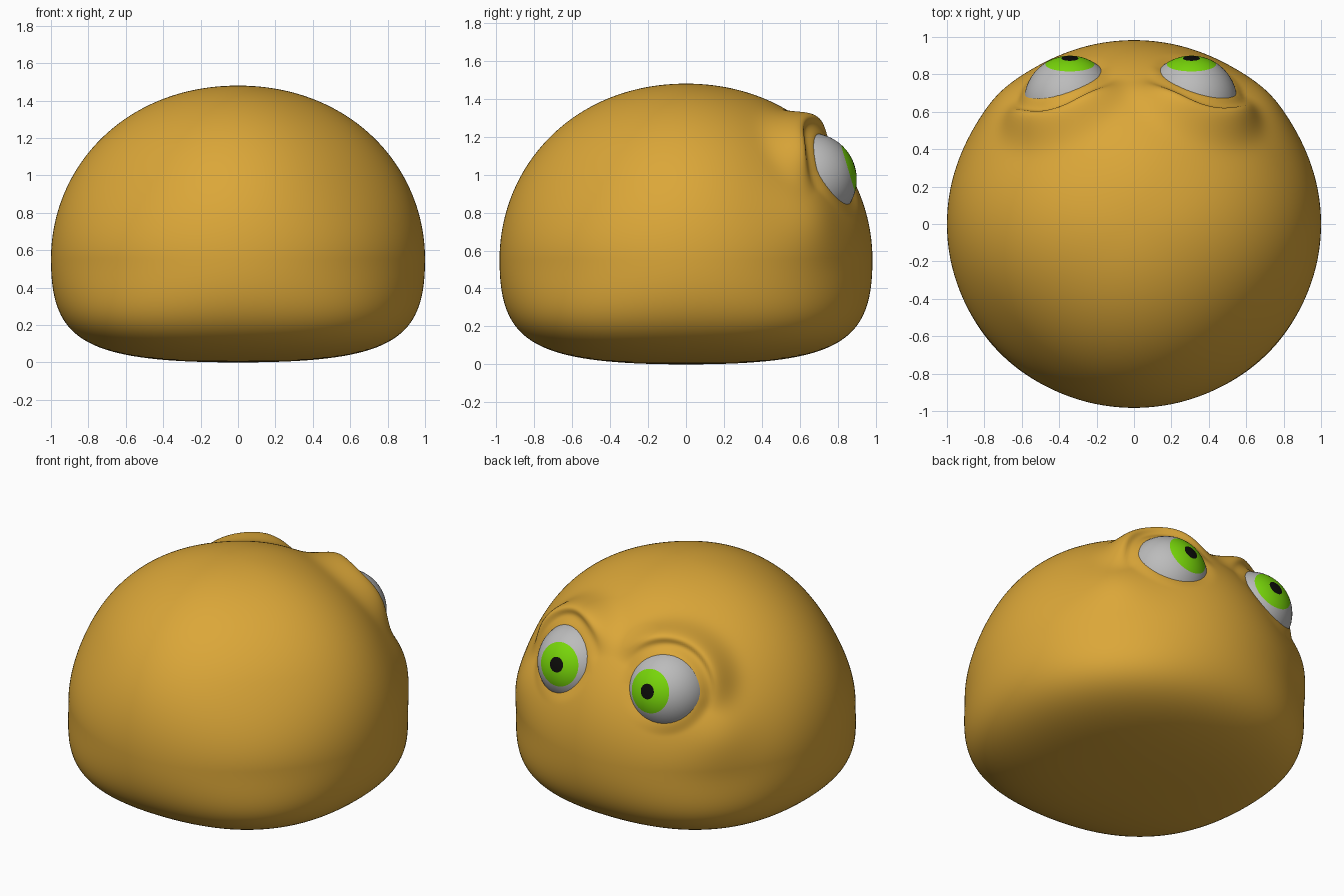
import bpy, bmesh, math
from mathutils import Vector, Matrix
from mathutils.geometry import interpolate_bezier

if "Cube" in bpy.data.objects:
    bpy.data.objects.remove(bpy.data.objects["Cube"])


def material(name, rgb):
    m = bpy.data.materials.new(name)
    m.diffuse_color = (*rgb, 1)
    m.use_nodes = True
    m.node_tree.nodes["Principled BSDF"].inputs["Base Color"].default_value = m.diffuse_color
    return m


SKIN = material("ochre skin", (0.71, 0.385, 0.040))
WHITE = material("eye white", (0.50, 0.50, 0.50))
GREEN = material("iris green", (0.19, 0.68, 0.003))
BLACK = material("pupil black", (0.004, 0.004, 0.003))

EYE_R = 0.245


def smooth(a, b, t):
    t = min(1, max(0, (t - a) / (b - a)))
    return t * t * (3 - 2 * t)


def eye_centre(s):
    return Vector((s * 0.325 - 0.018, 0.655, 0.975))


def sculpt(p, s):
    """Fill the cheek, flatten a socket around the eye, raise a brow above it."""
    cheek = (p - Vector((s * 0.70, 0.68, 0.82))).length
    p = p + Vector((s * 0.7, 0.7, 0)) * 0.04 * math.exp(-(cheek / 0.22) ** 2)
    axis = Vector((s * 0.29, 0.87, 0.40)).normalized()
    up = (Vector((0, 0, 1)) - axis * axis.z).normalized()
    out = up.cross(axis)
    if out.x * s < 0:
        out = -out
    d = p - eye_centre(s)
    w, v, u = d.dot(axis), d.dot(up), d.dot(out)
    rho = math.hypot(u, v)
    if rho > 0.6 or w < -0.25:
        return p
    # socket
    rim = 0.122 + 0.015 * abs(v) / max(rho, 1e-6)
    shift = (rim - w) * (1 - smooth(0.19, 0.28, rho))
    # brow, leaning to the outer side
    c = (v * 0.93 + u * 0.37) / max(rho, 1e-6)
    width = 0.065 if rho < 0.31 else 0.075
    shift += 0.11 * smooth(0.0, 0.95, c) * math.exp(-((rho - 0.31) / width) ** 2)
    return p + axis * shift


def make_object(name, bm, mats):
    me = bpy.data.meshes.new(name)
    for f in bm.faces:
        f.smooth = True
    bm.to_mesh(me)
    bm.free()
    for m in mats:
        me.materials.append(m)
    ob = bpy.data.objects.new(name, me)
    bpy.context.collection.objects.link(ob)
    return ob


# Body: lathed dome, squarer at the base and slimmer on the upper diagonals
profile = interpolate_bezier((0, 0), (0.83, 0), (1, 0.12), (1, 0.55), 36)
profile += interpolate_bezier((1, 0.55), (1, 1.05), (0.6, 1.48), (0, 1.48), 130)[1:]
SEG = 320
bm = bmesh.new()
rings = []
for q in profile:
    r, z = q[0], q[1]
    if r < 1e-5:
        rings.append([bm.verts.new((0, 0, z))] * SEG)
        continue
    square = 0.06 * (1 - smooth(0.05, 0.55, z)) - 0.035 * smooth(0.55, 1.05, z)
    ring = []
    for i in range(SEG):
        a = 2 * math.pi * i / SEG
        k = r * (1 + square * math.sin(2 * a) ** 2)
        ring.append(bm.verts.new((k * math.cos(a), 0.983 * k * math.sin(a), z)))
    rings.append(ring)
for lo, hi in zip(rings, rings[1:]):
    for i in range(SEG):
        j = (i + 1) % SEG
        corners = []
        for v in (lo[i], lo[j], hi[j], hi[i]):
            if v not in corners:
                corners.append(v)
        bm.faces.new(corners)
for v in bm.verts:
    if v.co.y > 0.1:
        for s in (-1, 1):
            v.co = sculpt(v.co.copy(), s)
bmesh.ops.recalc_face_normals(bm, faces=bm.faces)
make_object("body", bm, [SKIN])

# Eyes: spheres whose pole is the gaze direction, coloured by angle from it
gaze = Vector((0, 0.957, 0.285)).normalized()
turn = Vector((0, 0, 1)).rotation_difference(gaze).to_matrix().to_4x4()
for s, side in ((-1, "left"), (1, "right")):
    bm = bmesh.new()
    bmesh.ops.create_uvsphere(bm, u_segments=48, v_segments=50, radius=EYE_R)
    for f in bm.faces:
        angle = math.degrees(f.calc_center_median().angle(Vector((0, 0, 1))))
        f.material_index = 2 if angle < 10.8 else 1 if angle < 32.4 else 0
    bm.transform(Matrix.Translation(eye_centre(s)) @ turn)
    make_object(side + "_eye", bm, [WHITE, GREEN, BLACK])
